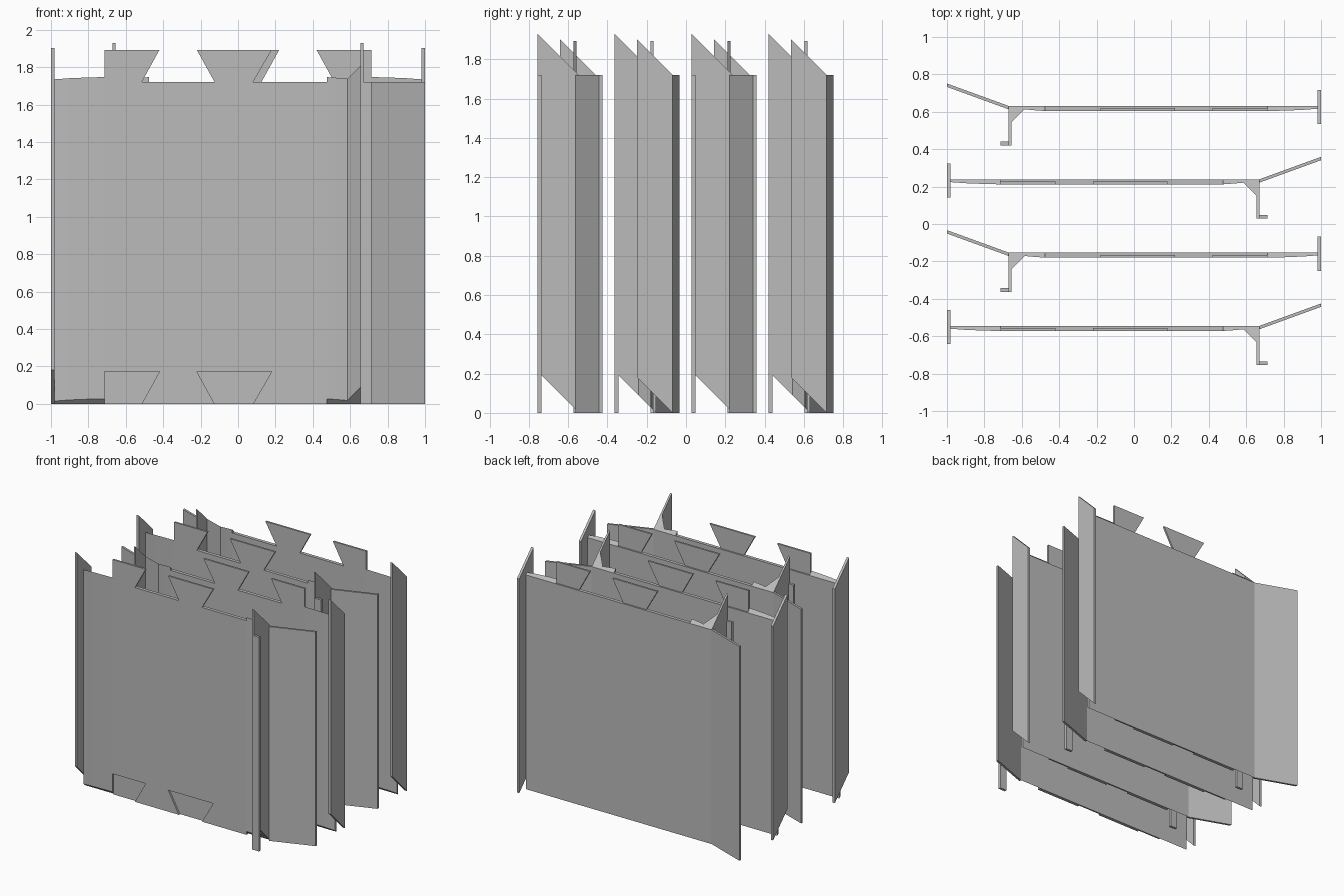
import bpy, bmesh

if "Cube" in bpy.data.objects:
    bpy.data.objects.remove(bpy.data.objects["Cube"])

HEIGHT = 1.72
SPACING = 0.392

grey = bpy.data.materials.new("plain_grey")
grey.use_nodes = True
grey.diffuse_color = (0.5, 0.5, 0.5, 1)
grey.node_tree.nodes["Principled BSDF"].inputs["Base Color"].default_value = (0.5, 0.5, 0.5, 1)


def solid(name, outline, lower, upper, origin_y, side):
    """Closed prism between two mapped copies of an outline."""
    bm = bmesh.new()
    rings = [[bm.verts.new(place(u, v)) for u, v in outline] for place in (lower, upper)]
    bm.faces.new(rings[0])
    bm.faces.new(rings[1][::-1])
    n = len(outline)
    for i in range(n):
        j = (i + 1) % n
        bm.faces.new((rings[0][i], rings[0][j], rings[1][j], rings[1][i]))
    for v in bm.verts:
        v.co.x *= side
        v.co.y += origin_y
    bmesh.ops.recalc_face_normals(bm, faces=bm.faces)
    mesh = bpy.data.meshes.new(name)
    bm.to_mesh(mesh)
    bm.free()
    mesh.materials.append(grey)
    bpy.context.collection.objects.link(bpy.data.objects.new(name, mesh))


def upright(name, plan, oy, side, slant_from=None):
    """Extrude a plan upwards; with slant_from the ends are cut at 45 degrees."""
    def lift(y):
        return 0 if slant_from is None else slant_from - y
    solid(name, plan, lambda x, y: (x, y, lift(y)),
          lambda x, y: (x, y, HEIGHT + lift(y)), oy, side)


def rect(x0, x1, y0, y1):
    return [(x0, y0), (x1, y0), (x1, y1), (x0, y1)]


# Interlocking front layer: dovetail tabs above, matching notches below
def dovetails(base):
    top = base + 0.172
    half = [(-0.715, base), (-0.715, top), (-0.42, top), (-0.515, base)]
    full = [(-0.125, base), (-0.22, top), (0.18, top), (0.08, base)]
    return half + full


jigsaw = dovetails(HEIGHT) + [(0.475, HEIGHT), (0.475, 0)] + dovetails(0)[:0:-1]

for row in range(4):
    oy = -0.545 + row * SPACING          # back face of the board
    side = 1 if row % 2 == 0 else -1     # alternate boards are mirrored
    tag = f"_{row + 1}"

    # Board: back layer, jigsaw layer and the gently curved ends
    upright("board_back" + tag, rect(-0.715, 0.475, -0.012, 0), oy, side)
    solid("board_front" + tag, jigsaw, lambda x, z: (x, -0.012, z),
          lambda x, z: (x, -0.027, z), oy, side)
    upright("board_outer_end" + tag,
            [(-0.98, 0), (-0.98, -0.015), (-0.9, -0.021), (-0.8, -0.025),
             (-0.715, -0.027), (-0.715, 0)], oy, side, 0)
    upright("board_inner_end" + tag,
            [(0.475, 0), (0.475, -0.027), (0.53, -0.023), (0.585, -0.018),
             (0.67, -0.018), (0.67, 0)], oy, side, 0)

    # End flange, bracket web with gusset, foot strip and angled wing
    upright("end_flange" + tag, rect(-1, -0.98, -0.097, 0.085), oy, side, 0.085)
    upright("bracket_web" + tag, rect(0.655, 0.67, -0.21, 0), oy, side, 0)
    upright("gusset" + tag, [(0.585, -0.018), (0.655, -0.088), (0.655, -0.018)], oy, side, 0)
    upright("foot_strip" + tag, rect(0.655, 0.715, -0.21, -0.19), oy, side)
    upright("wing" + tag, [(0.67, -0.018), (1, 0.102), (1, 0.12), (0.67, 0)], oy, side)
